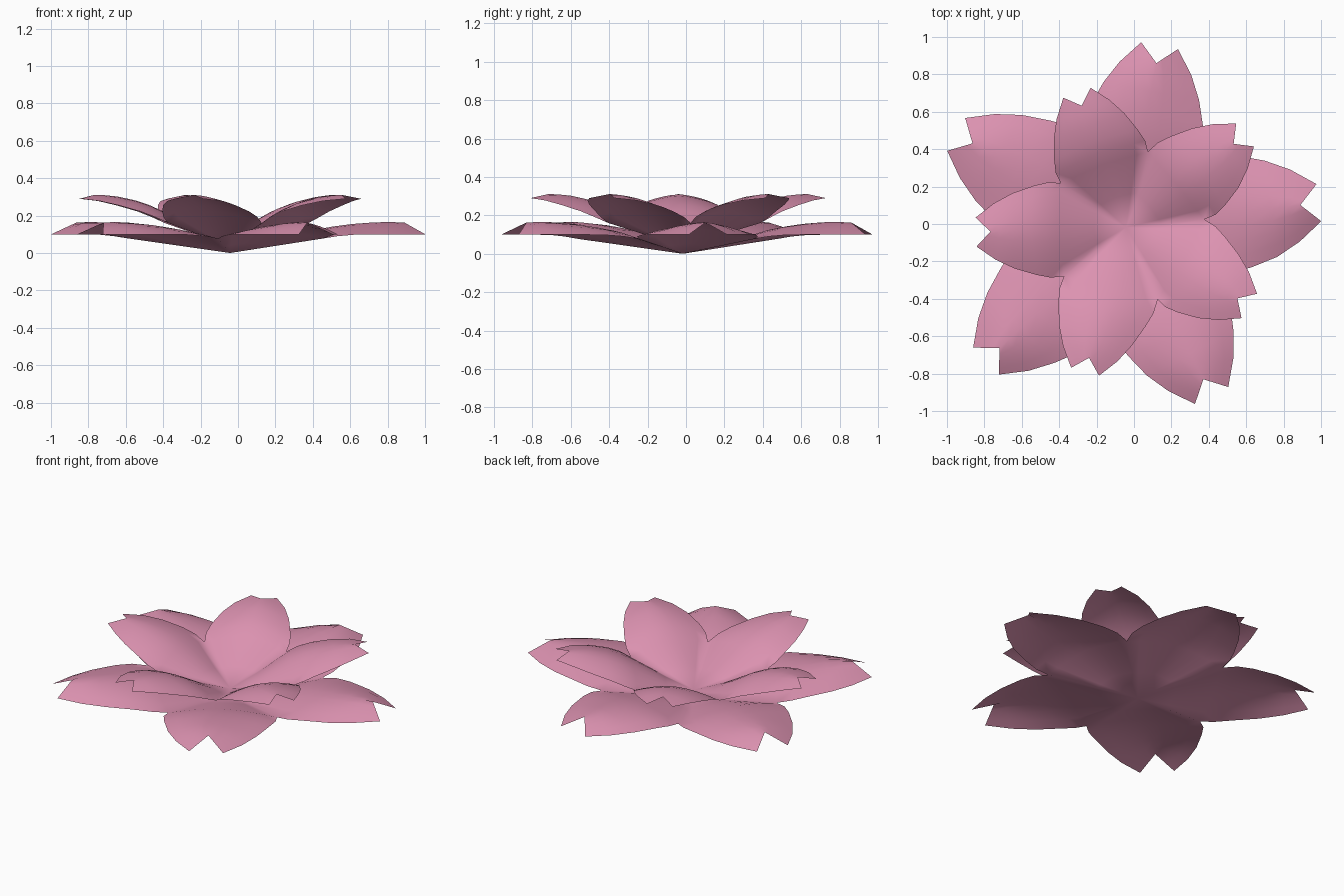
import bpy, bmesh, math
from mathutils import Matrix, Vector

if "Cube" in bpy.data.objects:
    bpy.data.objects.remove(bpy.data.objects["Cube"])

pink = bpy.data.materials.new("petal pink")
pink.use_nodes = True
pink.diffuse_color = (0.72, 0.29, 0.44, 1)
bsdf = pink.node_tree.nodes["Principled BSDF"]
bsdf.inputs["Base Color"].default_value = pink.diffuse_color
bsdf.inputs["Roughness"].default_value = 0.8

CENTRE = Vector((-0.043, -0.018, 0))
PETALS = 5
VALLEY = math.tan(math.pi / PETALS)   # slope of the seam between two petals
COLUMNS = [-1, -0.75, -0.5, -0.25, 0, 0.25, 0.5, 0.75, 1]

# Rows of a petal from the base out: midline reach, edge reach, half width,
# and how far the petal's own length and turn have taken over from its seams
OUTLINE = [
    (0.22, 0.20, 0.20 * VALLEY, 0.0),
    (0.46, 0.44, 0.44 * VALLEY, 0.0),
    (0.56, 0.53, 0.328, 0.5),
    (0.66, 0.63, 0.307, 0.8),
    (0.78, 0.78, 0.260, 1.0),
    (0.87, 0.91, 0.195, 1.0),
    (0.94, 1.04, 0.100, 1.0),
]

# Natural irregularity, counted anticlockwise from the petal at +x
LENGTHS = [1.0, 0.95, 0.995, 0.995, 0.97]
TIP_TURNS = [0, 0.2, 0, 0.4, 1.7]     # degrees
SEAM_TURNS = [4, 0, 0, 0.5, 4]        # seam before each petal, degrees


def petal_ring(name, scale, turn, base, mid_heights, edge_heights):
    """A ring of arched, notched petals that meet at the centre."""
    bm = bmesh.new()
    for k in range(PETALS):
        centre = bm.verts.new(CENTRE + Vector((0, 0, base)))
        seam_a, seam_b = SEAM_TURNS[k], SEAM_TURNS[(k + 1) % PETALS]
        previous = None
        for (mid, edge, width, own), zm, ze in zip(OUTLINE, mid_heights, edge_heights):
            row = []
            for t in COLUMNS:
                reach = (mid + (edge - mid) * abs(t)) * (1 + (LENGTHS[k] - 1) * own)
                # Rounded arch, straightening into flat facets at the tip
                drop = abs(t) ** (1.0 if mid > 0.9 else 1.6)
                point = Vector((reach * scale, width * t * scale, zm + (ze - zm) * drop))
                seam = seam_a + (seam_b - seam_a) * (t + 1) / 2
                lean = math.radians(seam + (TIP_TURNS[k] - seam) * own)
                spin = Matrix.Rotation(turn + lean + k * math.tau / PETALS, 4, "Z")
                row.append(bm.verts.new(CENTRE + spin @ point))
            for i in range(len(row) - 1):
                if previous:
                    bm.faces.new((previous[i], row[i], row[i + 1], previous[i + 1]))
                else:
                    bm.faces.new((centre, row[i], row[i + 1]))
            previous = row
    bmesh.ops.remove_doubles(bm, verts=bm.verts, dist=0.0005)
    for face in bm.faces:
        face.smooth = True
    mesh = bpy.data.meshes.new(name)
    bm.to_mesh(mesh)
    bm.free()
    mesh.materials.append(pink)
    obj = bpy.data.objects.new(name, mesh)
    bpy.context.collection.objects.link(obj)
    return obj


# Wide, nearly flat outer ring
petal_ring("lower_petals", 1.0, math.radians(7.3), 0.0,
           [0.052, 0.125, 0.142, 0.155, 0.164, 0.165, 0.163],
           [0.035, 0.077, 0.090, 0.098, 0.100, 0.100, 0.100])

# Smaller, steeper inner ring, turned to sit over the gaps
petal_ring("upper_petals", 0.775, math.radians(37.8), 0.045,
           [0.112, 0.222, 0.257, 0.282, 0.302, 0.309, 0.311],
           [0.093, 0.160, 0.192, 0.222, 0.255, 0.278, 0.290])
